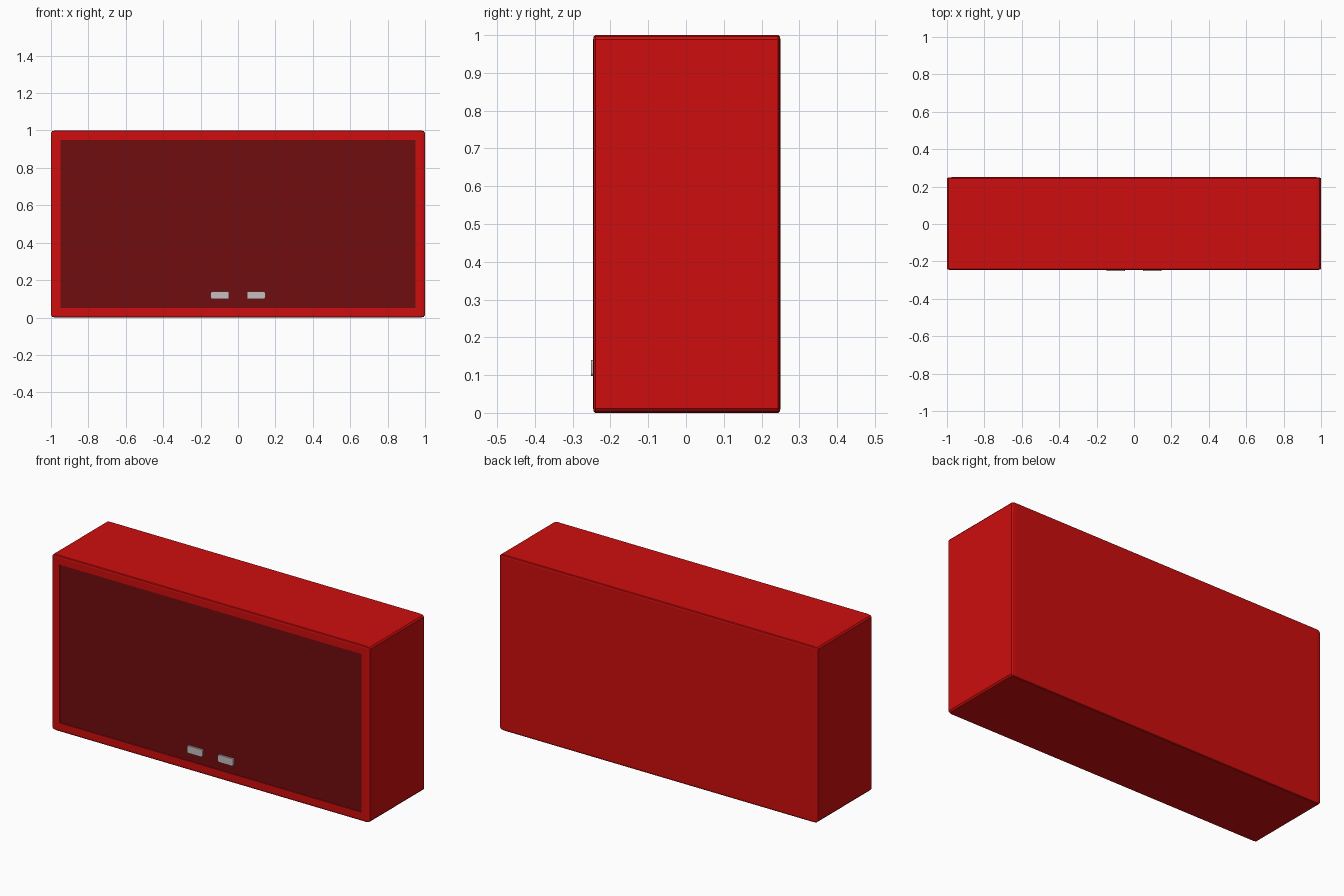
import bpy, bmesh
from mathutils import Vector

if "Cube" in bpy.data.objects:
    bpy.data.objects.remove(bpy.data.objects["Cube"])


def mat(name, rgb):
    m = bpy.data.materials.new(name)
    m.diffuse_color = (*rgb, 1)
    m.use_nodes = True
    m.node_tree.nodes["Principled BSDF"].inputs["Base Color"].default_value = m.diffuse_color
    return m


RED = mat("bright_red", (0.62, 0.004, 0.004))
DARK = mat("dark_red", (0.165, 0.004, 0.005))
METAL = mat("pale_metal", (0.58, 0.51, 0.53))
FRONT = -0.246


def finish(name, bm, material):
    bmesh.ops.recalc_face_normals(bm, faces=bm.faces)
    me = bpy.data.meshes.new(name)
    bm.to_mesh(me)
    bm.free()
    ob = bpy.data.objects.new(name, me)
    me.materials.append(material)
    bpy.context.collection.objects.link(ob)
    return ob


def place(bm, lo, hi):
    """Stretch a unit cube mesh so that it fills the given bounds."""
    lo, hi = Vector(lo), Vector(hi)
    bmesh.ops.scale(bm, vec=hi - lo, verts=bm.verts)
    bmesh.ops.translate(bm, vec=(lo + hi) / 2, verts=bm.verts)


# Cabinet body: softened box with a shallow recess in the front
bm = bmesh.new()
bmesh.ops.create_cube(bm, size=1)
bmesh.ops.bevel(bm, geom=bm.edges[:], offset=0.012, segments=2, profile=0.5,
                affect='EDGES')
place(bm, (-1, FRONT, 0), (1, 0.25, 1))
front = min(bm.faces, key=lambda f: f.calc_center_median().y)
bmesh.ops.inset_region(bm, faces=[front], thickness=0.027)
for v in front.verts:
    v.co.x = 0.95 if v.co.x > 0 else -0.95
    v.co.z = 0.95 if v.co.z > 0.5 else 0.05
rim = bmesh.ops.extrude_discrete_faces(bm, faces=[front])["faces"][0]
bmesh.ops.translate(bm, vec=(0, 0.02, 0), verts=rim.verts)
finish("cabinet_body", bm, RED)

for side, label in ((-1, "left"), (1, "right")):
    # Door panel
    bm = bmesh.new()
    bmesh.ops.create_cube(bm, size=1)
    xs = sorted((side * 0.001, side * 0.949))
    place(bm, (xs[0], FRONT + 0.004, 0.051), (xs[1], FRONT + 0.021, 0.949))
    finish(label + "_door", bm, DARK)

    # Rounded pull handle
    bm = bmesh.new()
    bmesh.ops.create_cube(bm, size=1)
    xs = sorted((side * 0.048, side * 0.146))
    place(bm, (xs[0], -0.252, 0.098), (xs[1], FRONT + 0.008, 0.14))
    corners = [e for e in bm.edges
               if abs(e.verts[0].co.y - e.verts[1].co.y) > 0.005]
    bmesh.ops.bevel(bm, geom=corners, offset=0.009, segments=3, profile=0.5,
                    affect='EDGES')
    finish(label + "_handle", bm, METAL)
